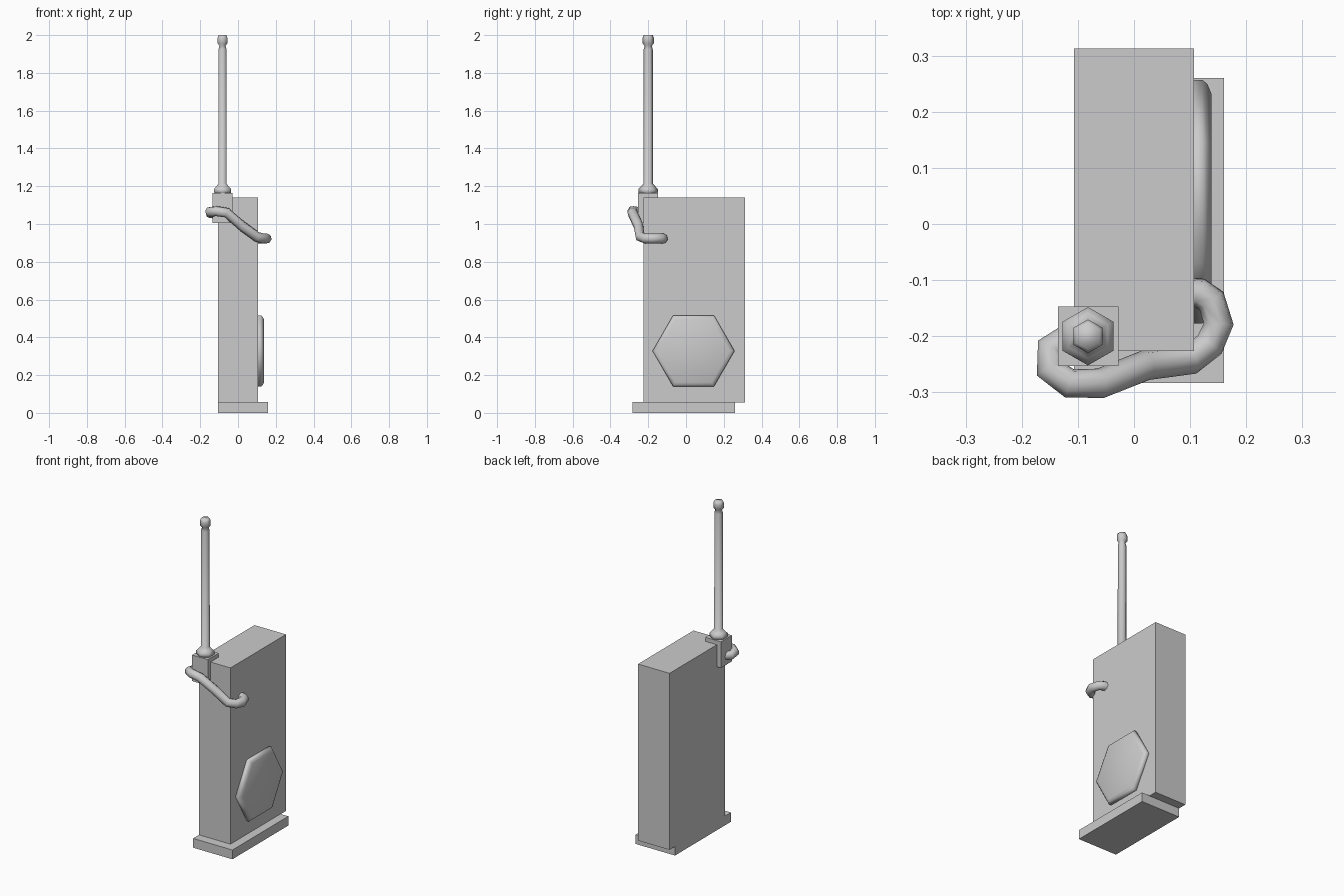
import bpy, bmesh
from math import sin, cos, pi
from mathutils import Vector

if "Cube" in bpy.data.objects:
    bpy.data.objects.remove(bpy.data.objects["Cube"])


def finish(name, bm):
    bmesh.ops.recalc_face_normals(bm, faces=bm.faces[:])
    me = bpy.data.meshes.new(name)
    bm.to_mesh(me)
    bm.free()
    ob = bpy.data.objects.new(name, me)
    bpy.context.collection.objects.link(ob)
    return ob


def box(name, lo, hi):
    bm = bmesh.new()
    bmesh.ops.create_cube(bm, size=1)
    for v in bm.verts:
        v.co = Vector([a + (b - a) * (c + 0.5) for a, b, c in zip(lo, hi, v.co)])
    return finish(name, bm)


def hex_stack(name, profile, place):
    """Six-sided lathe; profile is (radius, height), place maps (u, v, h) to xyz."""
    bm = bmesh.new()
    rings = [[bm.verts.new(place(r * cos(i * pi / 3), r * sin(i * pi / 3), h))
              for i in range(6)] for r, h in profile]
    for a, b in zip(rings, rings[1:]):
        for i in range(6):
            j = (i + 1) % 6
            bm.faces.new((a[i], a[j], b[j], b[i]))
    bm.faces.new(rings[0])
    bm.faces.new(rings[-1])
    for f in bm.faces:
        f.smooth = True
    return finish(name, bm)


# handset body, offset foot and antenna socket
box("body", (-0.107, -0.226, 0.055), (0.107, 0.313, 1.14))
box("foot", (-0.107, -0.283, 0), (0.16, 0.26, 0.057))
box("antenna_socket", (-0.135, -0.253, 1.005), (-0.028, -0.147, 1.165))

# antenna: flared collar, rod, knob tip
hex_stack("antenna",
          [(0.050, 1.16), (0.052, 1.185), (0.040, 1.197), (0.025, 1.213),
           (0.024, 1.925), (0.019, 1.943), (0.030, 1.957), (0.030, 1.985),
           (0.024, 2.0)],
          lambda u, v, h: (-0.082 + v, -0.2 + u, h))

# speaker disc on the right face
hex_stack("speaker",
          [(0.217, 0.10), (0.217, 0.122), (0.209, 0.131), (0.192, 0.138)],
          lambda u, v, h: (h, 0.04 + u, 0.328 + v))

# carrying cord
path = [(-0.10, -0.195, 1.055), (-0.148, -0.222, 1.058), (-0.149, -0.259, 1.064),
        (-0.115, -0.284, 1.068), (-0.06, -0.284, 1.06), (0.02, -0.252, 0.99),
        (0.10, -0.242, 0.932), (0.135, -0.215, 0.923), (0.151, -0.178, 0.923),
        (0.138, -0.137, 0.923), (0.117, -0.123, 0.923), (0.08, -0.121, 0.923)]
cu = bpy.data.curves.new("cord", 'CURVE')
cu.dimensions = '3D'
cu.bevel_depth = 0.027
cu.bevel_resolution = 2
cu.use_fill_caps = True
sp = cu.splines.new('POLY')
sp.points.add(len(path) - 1)
for p, co in zip(sp.points, path):
    p.co = (*co, 1)
sp.use_smooth = True
cord = bpy.data.objects.new("cord", cu)
bpy.context.collection.objects.link(cord)
bpy.context.view_layer.objects.active = cord
cord.select_set(True)
bpy.ops.object.convert(target='MESH')
